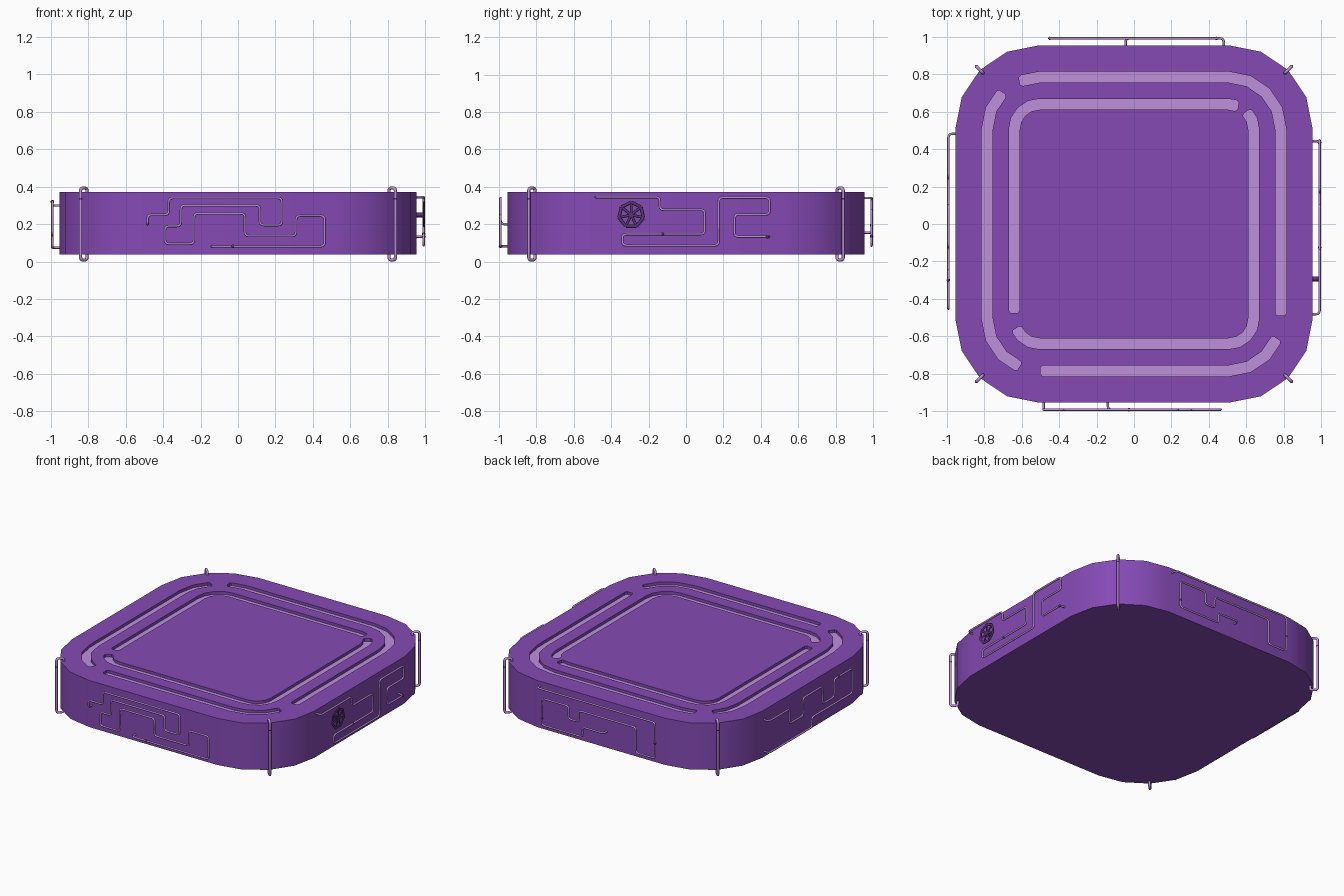
import bpy, bmesh, math
from mathutils import Vector

if "Cube" in bpy.data.objects:
    bpy.data.objects.remove(bpy.data.objects["Cube"])


def material(name, rgb):
    m = bpy.data.materials.new(name)
    m.diffuse_color = (*rgb, 1)
    m.use_nodes = True
    m.node_tree.nodes["Principled BSDF"].inputs["Base Color"].default_value = m.diffuse_color
    return m


PURPLE = material("purple", (0.235, 0.068, 0.46))
LILAC = material("lilac", (0.52, 0.28, 0.71))
DARK = material("dark_plum", (0.10, 0.035, 0.17))


def select(ob):
    bpy.ops.object.select_all(action='DESELECT')
    ob.select_set(True)
    bpy.context.view_layer.objects.active = ob


def add_mesh(name, bm, mats, smooth=None):
    bmesh.ops.recalc_face_normals(bm, faces=bm.faces)
    me = bpy.data.meshes.new(name)
    bm.to_mesh(me)
    bm.free()
    ob = bpy.data.objects.new(name, me)
    bpy.context.collection.objects.link(ob)
    for m in mats:
        me.materials.append(m)
    select(ob)
    if smooth:
        bpy.ops.object.shade_smooth_by_angle(angle=math.radians(smooth))
    return ob


def prism(bm, outline, z0, z1):
    low = [bm.verts.new((x, y, z0)) for x, y in outline]
    top = [bm.verts.new((x, y, z1)) for x, y in outline]
    n = len(outline)
    bm.faces.new(low[::-1])
    bm.faces.new(top)
    for i in range(n):
        j = (i + 1) % n
        bm.faces.new((low[i], low[j], top[j], top[i]))


C = 0.505  # centre of every rounded corner


def corner(sx, sy, half, segs=4):
    """Arc points of one corner, from the y-facing side to the x-facing side."""
    r = half - C
    return [(sx * (C + r * math.sin(a)), sy * (C + r * math.cos(a)))
            for a in (math.pi / 2 * i / segs for i in range(segs + 1))]


def ribbon(path, w):
    """Outline of a constant-width strip along a path, with clipped end corners."""
    p = [Vector(q) for q in path]
    left, right = [], []
    for i, q in enumerate(p):
        dirs = []
        if i:
            dirs.append((q - p[i - 1]).normalized())
        if i < len(p) - 1:
            dirs.append((p[i + 1] - q).normalized())
        ns = [Vector((-d.y, d.x)) for d in dirs]
        n = sum(ns, Vector((0, 0))).normalized()
        n *= w / 2 / n.dot(ns[0])
        ends = [(0, 1)]
        if len(dirs) == 1:
            inward = dirs[0] * (0.012 if i == 0 else -0.012)
            ends = [(0, 0.65), (1, 1)] if i == 0 else [(1, 1), (0, 0.65)]
        for k, s in ends:
            c = q + inward * k if k else q
            left.append(c + n * s)
            right.append(c - n * s)
    return [tuple(v) for v in left + right[::-1]]


# Body slab with rounded corners
bm = bmesh.new()
outline = (corner(1, 1, 0.955) + corner(1, -1, 0.955)[::-1]
           + corner(-1, -1, 0.955) + corner(-1, 1, 0.955)[::-1])
prism(bm, outline, 0.039, 0.371)
body = add_mesh("body", bm, [PURPLE, LILAC])

# Grooves cut in the top
O, I = 0.785, 0.64
grooves = [
    corner(-1, 1, O)[:2][::-1] + corner(1, 1, O) + [(O, -0.49)],
    [(-0.5, -O)] + corner(1, -1, O)[:4],
    corner(-1, 1, O)[2:] + corner(-1, -1, O)[::-1][:4],
    [(-I, -0.475)] + corner(-1, 1, I)[::-1] + corner(1, 1, I)[:2],
    corner(-1, -1, I)[::-1][1:] + corner(1, -1, I) + corner(1, 1, I)[::-1][:3],
]
FLOOR = 0.351
bm = bmesh.new()
for g in grooves:
    prism(bm, ribbon(g, 0.058), FLOOR, 0.45)
cutter = add_mesh("groove_cutter", bm, [PURPLE])
cutter.hide_render = True
mod = body.modifiers.new("grooves", 'BOOLEAN')
mod.object = cutter
mod.operation = 'DIFFERENCE'
mod.solver = 'EXACT'
select(body)
bpy.ops.object.modifier_apply(modifier=mod.name)
bpy.data.objects.remove(cutter)
for f in body.data.polygons:  # groove floors are lilac
    f.material_index = int(f.normal.z > 0.9 and abs(f.center.z - FLOOR) < 0.004)
bpy.ops.object.shade_smooth_by_angle(angle=math.radians(30))


def pipe(name, pts, radius, bend, mat=LILAC):
    """Round tube along a polyline with filleted bends."""
    p = [Vector(q) for q in pts]
    out = [p[0]]
    for a, b, c in zip(p, p[1:], p[2:]):
        k = min(bend, (a - b).length * 0.48, (c - b).length * 0.48)
        s, e = b + (a - b).normalized() * k, b + (c - b).normalized() * k
        for t in (0, 0.25, 0.5, 0.75, 1):
            out.append(s * (1 - t) ** 2 + b * 2 * t * (1 - t) + e * t * t)
    out.append(p[-1])
    cu = bpy.data.curves.new(name, 'CURVE')
    cu.dimensions = '3D'
    cu.bevel_depth = radius
    cu.bevel_resolution = 2
    cu.use_fill_caps = True
    sp = cu.splines.new('POLY')
    sp.points.add(len(out) - 1)
    for q, v in zip(sp.points, out):
        q.co = (*v, 1)
    cu.materials.append(mat)
    ob = bpy.data.objects.new(name, cu)
    bpy.context.collection.objects.link(ob)
    select(ob)
    bpy.ops.object.convert(target='MESH')
    bpy.ops.object.shade_smooth_by_angle(angle=math.radians(50))
    return bpy.context.view_layer.objects.active


D, DZ = 0.992, -0.005
sides = {
    "front": lambda u, z, d=D: (u, -d, z + DZ),
    "right": lambda u, z, d=D: (d, u, z + DZ),
    "back": lambda u, z, d=D: (u, d, z + DZ),
    "left": lambda u, z, d=D: (-d, u, z + DZ),
}
# Wall pipe routes: start (u, z), then alternating new z / new u ("z" or "u" first)
routes = {
    "front": ((-0.483, 0.205), "z", [0.255, -0.37, 0.345, 0.235, 0.20, 0.117, 0.305, -0.305, 0.195, -0.39,
              0.10, -0.235, 0.262, 0.037, 0.142, 0.31, 0.25, 0.463, 0.087, -0.14]),
    "right": ((-0.482, 0.35), "u", [-0.14, 0.282, 0.10, 0.152, -0.34, 0.092, 0.175, 0.347, 0.447, 0.257,
              0.26, 0.138, 0.443]),
    "back": ((0.48, 0.345), "u", [-0.45, 0.09, -0.30, 0.27, 0.15, 0.19, 0.23, 0.28, 0.44, 0.09,
             0.12, 0.16, -0.045]),
    "left": ((0.482, 0.305), "u", [0.25, 0.20, 0.10, 0.325, -0.12, 0.20, -0.25, 0.325, -0.453, 0.15,
             0.0, 0.08, 0.482]),
}
for side, (start, axis, steps) in routes.items():
    u, z = start
    place = sides[side]
    pts = [place(u, z, 0.945), place(u, z)]
    for s in steps:
        if axis == "u":
            u, axis = s, "z"
        else:
            z, axis = s, "u"
        pts.append(place(u, z))
    pts.append(place(u, z, 0.945))
    pipe(side + "_wall_pipe", pts, 0.0065, 0.022)

# Corner staples hugging the slab
for sx in (-1, 1):
    for sy in (-1, 1):
        a, b = 0.807, 0.841
        prof = [(a, 0.36), (a, 0.393), (b, 0.393), (b, 0.009), (a, 0.009), (a, 0.06)]
        pipe("corner_staple", [(sx * r, sy * r, z) for r, z in prof], 0.0085, 0.016)

# Small dark joints on the pipes
bm = bmesh.new()
joints = [sides["front"](-0.027, 0.087), sides["right"](-0.125, 0.152), sides["right"](0.436, 0.138),
          sides["back"](0.44, 0.14), sides["back"](-0.45, 0.2), sides["left"](-0.3, 0.325)]
joints += [(sx * 0.841, sy * 0.841, 0.335) for sx in (-1, 1) for sy in (-1, 1)]
for j in joints:
    r = bmesh.ops.create_uvsphere(bm, u_segments=8, v_segments=6, radius=0.0095)
    bmesh.ops.translate(bm, verts=r["verts"], vec=j)
add_mesh("pipe_joints", bm, [DARK], 60)

# Valve wheel on the right wall, flattened against x
wy, wz, wx, n = -0.293, 0.25, 0.994, 7
rim = [(wx, wy + 0.067 * math.sin(k * math.tau / n), wz + 0.067 * math.cos(k * math.tau / n)) for k in range(n)]
for k in range(n):
    parts = [pipe("valve_rim", [rim[k], rim[(k + 1) % n]], 0.009, 0.01, DARK),
             pipe("valve_spoke", [(wx, wy, wz), rim[k]], 0.0075, 0.01, DARK)]
    for ob in parts:
        for v in ob.data.vertices:
            v.co.x = wx + (v.co.x - wx) * 0.5
pipe("valve_stem", [(0.945, wy, wz), (0.999, wy, wz)], 0.013, 0.01, DARK)
